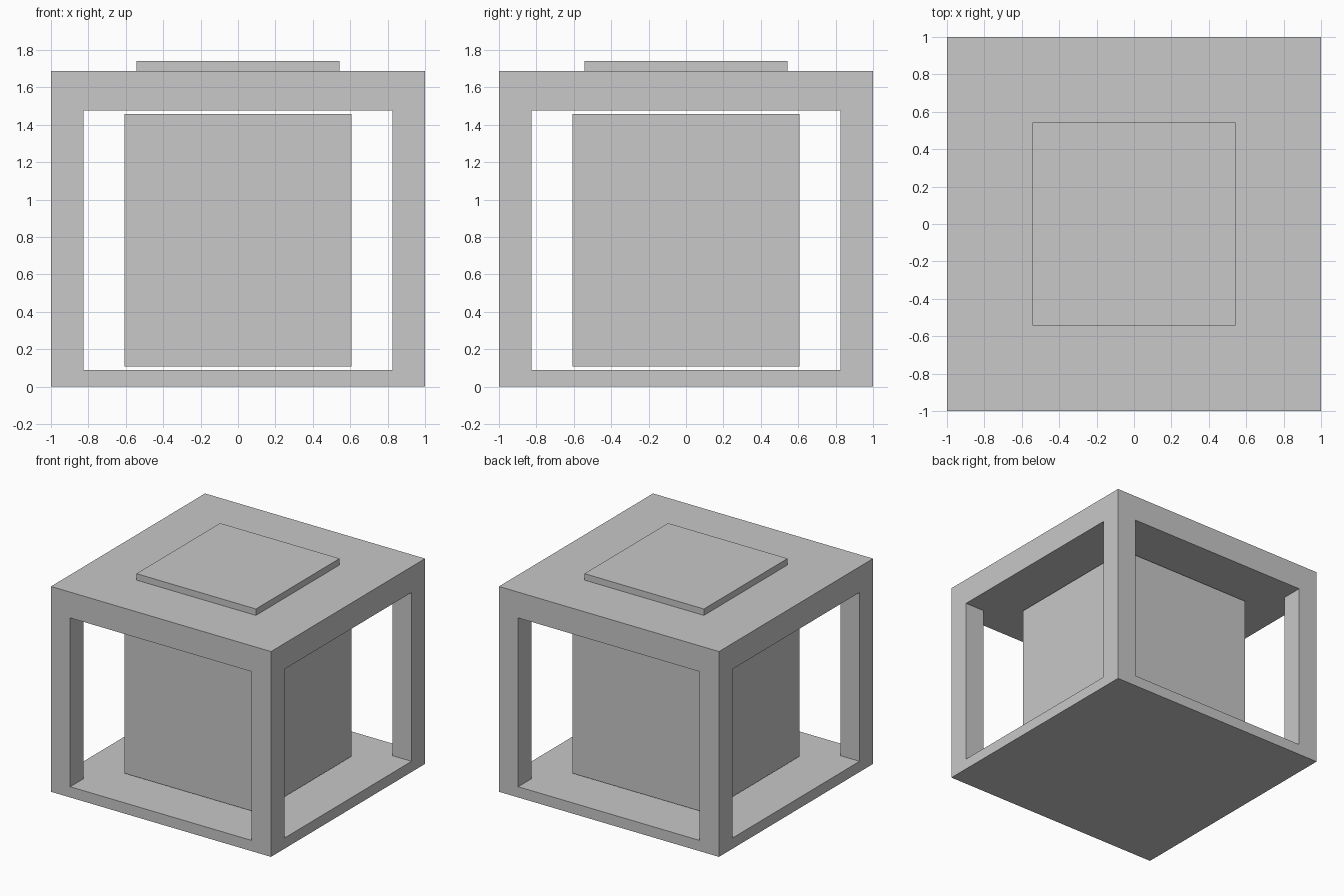
import bpy
import bmesh

default = bpy.data.objects.get("Cube")
if default:
    bpy.data.objects.remove(default, do_unlink=True)

grey = bpy.data.materials.new("plain_grey")
grey.use_nodes = True
colour = (0.58, 0.58, 0.58, 1)
grey.diffuse_color = colour
grey.node_tree.nodes["Principled BSDF"].inputs["Base Color"].default_value = colour


def prism(name, outline, low, high):
    """Extrude a flat outline from one height to another."""
    bm = bmesh.new()
    base = bm.faces.new([bm.verts.new((x, y, low)) for x, y in outline])
    result = bmesh.ops.extrude_face_region(bm, geom=[base], use_keep_orig=True)
    top = [v for v in result["geom"] if isinstance(v, bmesh.types.BMVert)]
    bmesh.ops.translate(bm, verts=top, vec=(0, 0, high - low))
    bmesh.ops.recalc_face_normals(bm, faces=bm.faces)
    mesh = bpy.data.meshes.new(name)
    bm.to_mesh(mesh)
    bm.free()
    mesh.materials.append(grey)
    obj = bpy.data.objects.new(name, mesh)
    bpy.context.collection.objects.link(obj)
    return obj


def square(half):
    return [(-half, -half), (half, -half), (half, half), (-half, half)]


# Outer frame, with one cross-shaped cut that leaves four corner posts
frame = prism("outer_frame", square(1), 0, 1.687)
inner, reach = 0.825, 1.2
cross = []
for x, y in square(1):
    corner = [(x * inner, y * reach), (x * inner, y * inner), (x * reach, y * inner)]
    cross += corner[::-1] if x * y > 0 else corner
cutter = prism("opening_cutter", cross, 0.088, 1.475)
cutter.hide_render = True

cut = frame.modifiers.new("openings", "BOOLEAN")
cut.operation = "DIFFERENCE"
cut.solver = "EXACT"
cut.object = cutter
bpy.context.view_layer.objects.active = frame
bpy.ops.object.modifier_apply(modifier=cut.name)
bpy.data.objects.remove(cutter, do_unlink=True)

# Floating inner block and raised top plate
prism("inner_block", square(0.607), 0.107, 1.458)
prism("top_plate", square(0.543), 1.687, 1.74)
